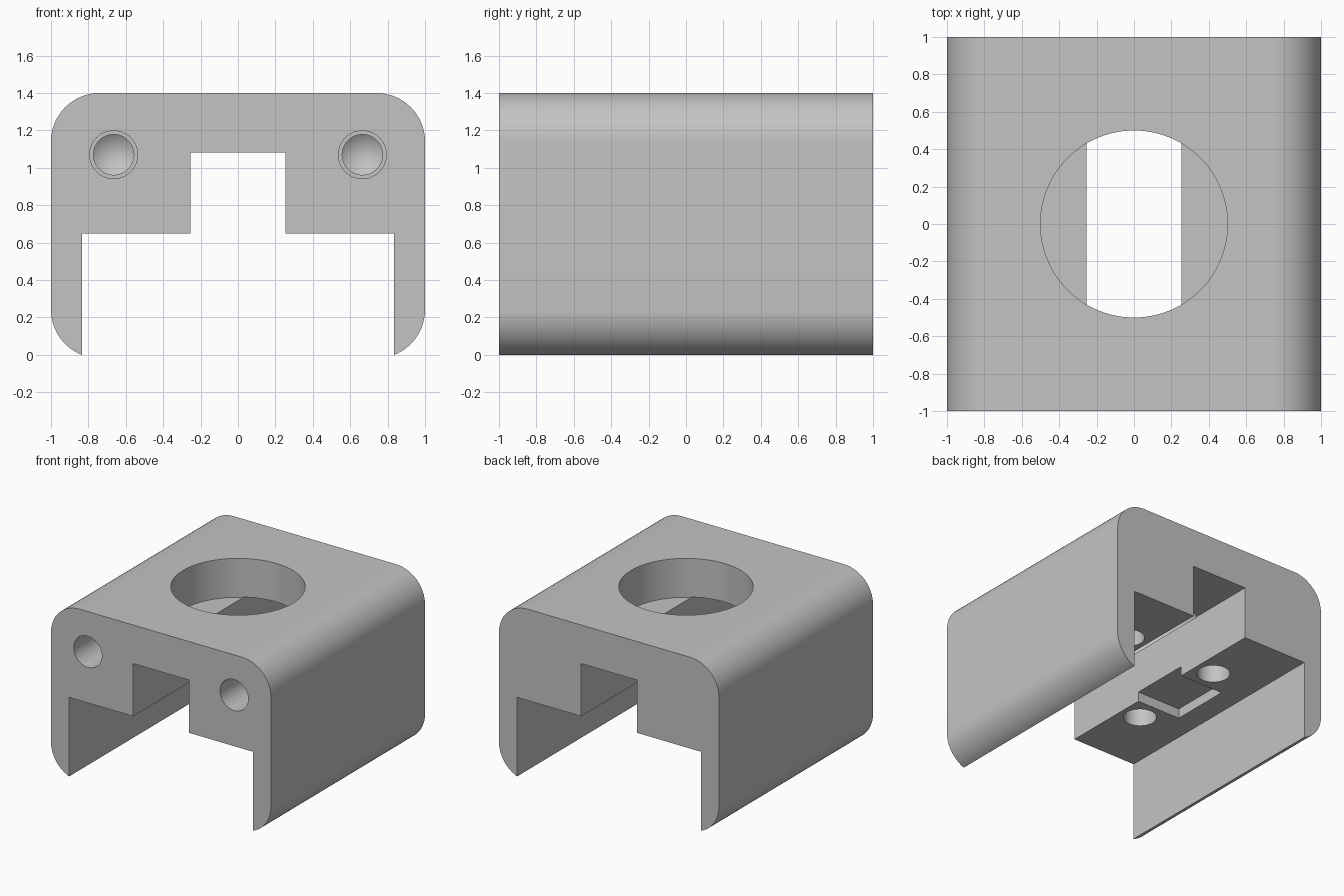
import bpy, bmesh, math
from mathutils import Matrix

cube = bpy.data.objects.get("Cube")
if cube:
    bpy.data.objects.remove(cube, do_unlink=True)

grey = bpy.data.materials.new("light_grey")
grey.use_nodes = True
colour = (0.55, 0.55, 0.55, 1)
grey.diffuse_color = colour
grey.node_tree.nodes["Principled BSDF"].inputs["Base Color"].default_value = colour


def make_object(name, bm):
    bmesh.ops.recalc_face_normals(bm, faces=bm.faces[:])
    mesh = bpy.data.meshes.new(name)
    bm.to_mesh(mesh)
    bm.free()
    mesh.materials.append(grey)
    obj = bpy.data.objects.new(name, mesh)
    bpy.context.collection.objects.link(obj)
    return obj


def drill(name, steps, matrix, tip=None, sides=48):
    """Stepped round cutter along local z; steps are (radius, depth)."""
    bm = bmesh.new()
    rings = []
    for r, d in steps:
        angles = [2 * math.pi * i / sides for i in range(sides)]
        rings.append([bm.verts.new((r * math.cos(a), r * math.sin(a), d)) for a in angles])
    for lower, upper in zip(rings, rings[1:]):
        for i in range(sides):
            j = (i + 1) % sides
            bm.faces.new((lower[i], lower[j], upper[j], upper[i]))
    bm.faces.new(rings[0])
    if tip is None:
        bm.faces.new(rings[-1])
    else:
        point = bm.verts.new((0, 0, tip))
        for i in range(sides):
            bm.faces.new((rings[-1][i], rings[-1][(i + 1) % sides], point))
    bm.transform(matrix)
    return make_object(name, bm)


def box(name, centre, size):
    bm = bmesh.new()
    bmesh.ops.create_cube(bm, size=1)
    bm.transform(Matrix.Translation(centre) @ Matrix.Diagonal((*size, 1)))
    return make_object(name, bm)


# Housing profile: rounded shell with a stepped channel open underneath
RADIUS, LEG, LEDGE, SLOT, ROOF = 0.26, 0.835, 0.65, 0.253, 1.083


def arc(cx, cz, start, end, count=16):
    return [(cx + RADIUS * math.cos(start + (end - start) * i / count),
             cz + RADIUS * math.sin(start + (end - start) * i / count))
            for i in range(count + 1)]


side = 1 - RADIUS
foot_angle = -math.acos((LEG - side) / RADIUS)
foot_z = -RADIUS * math.sin(foot_angle)
half = [(SLOT, ROOF), (SLOT, LEDGE), (LEG, LEDGE)]
half += arc(side, foot_z, foot_angle, 0)
half += arc(side, 1.4 - RADIUS, 0, math.pi / 2)
profile = half + [(-x, z) for x, z in reversed(half)]

bm = bmesh.new()
face = bm.faces.new([bm.verts.new((x, -1, z)) for x, z in profile])
extruded = bmesh.ops.extrude_face_region(bm, geom=[face], use_keep_orig=True)
moved = [v for v in extruded["geom"] if isinstance(v, bmesh.types.BMVert)]
bmesh.ops.translate(bm, verts=moved, vec=(0, 2, 0))
housing = make_object("housing", bm)

# Round opening in the top
cutters = [drill("top_opening", [(0.5, 1.08), (0.5, 1.5)], Matrix(), sides=96)]

for sign, label in ((1, "left"), (-1, "right")):
    # Stepped blind hole in the front
    into_front = Matrix.Translation((sign * 0.665, -1, 1.07)) @ Matrix.Rotation(-math.pi / 2, 4, "X")
    cutters.append(drill(label + "_front_hole",
                         [(0.128, -0.05), (0.128, 0.35), (0.108, 0.35), (0.108, 0.6)],
                         into_front, tip=0.68))
    # Blind holes in the underside of each ledge
    for y in (-0.43, 0.43):
        cutters.append(drill(label + "_ledge_hole", [(0.125, -0.05), (0.125, 0.24)],
                             Matrix.Translation((sign * 0.42, y, LEDGE)), tip=0.28))
    # Shallow rectangular recess opening into the channel
    cutters.append(box(label + "_ledge_recess", (sign * 0.425, 0, LEDGE), (0.45, 0.5, 0.16)))

bpy.ops.object.select_all(action="DESELECT")
bpy.context.view_layer.objects.active = housing
housing.select_set(True)
for cutter in cutters:
    cutter.hide_render = True
    cut = housing.modifiers.new(cutter.name, "BOOLEAN")
    cut.operation = "DIFFERENCE"
    cut.solver = "EXACT"
    cut.object = cutter
    bpy.ops.object.modifier_apply(modifier=cut.name)
    bpy.data.objects.remove(cutter, do_unlink=True)

bpy.ops.object.shade_smooth_by_angle(angle=math.radians(20))
